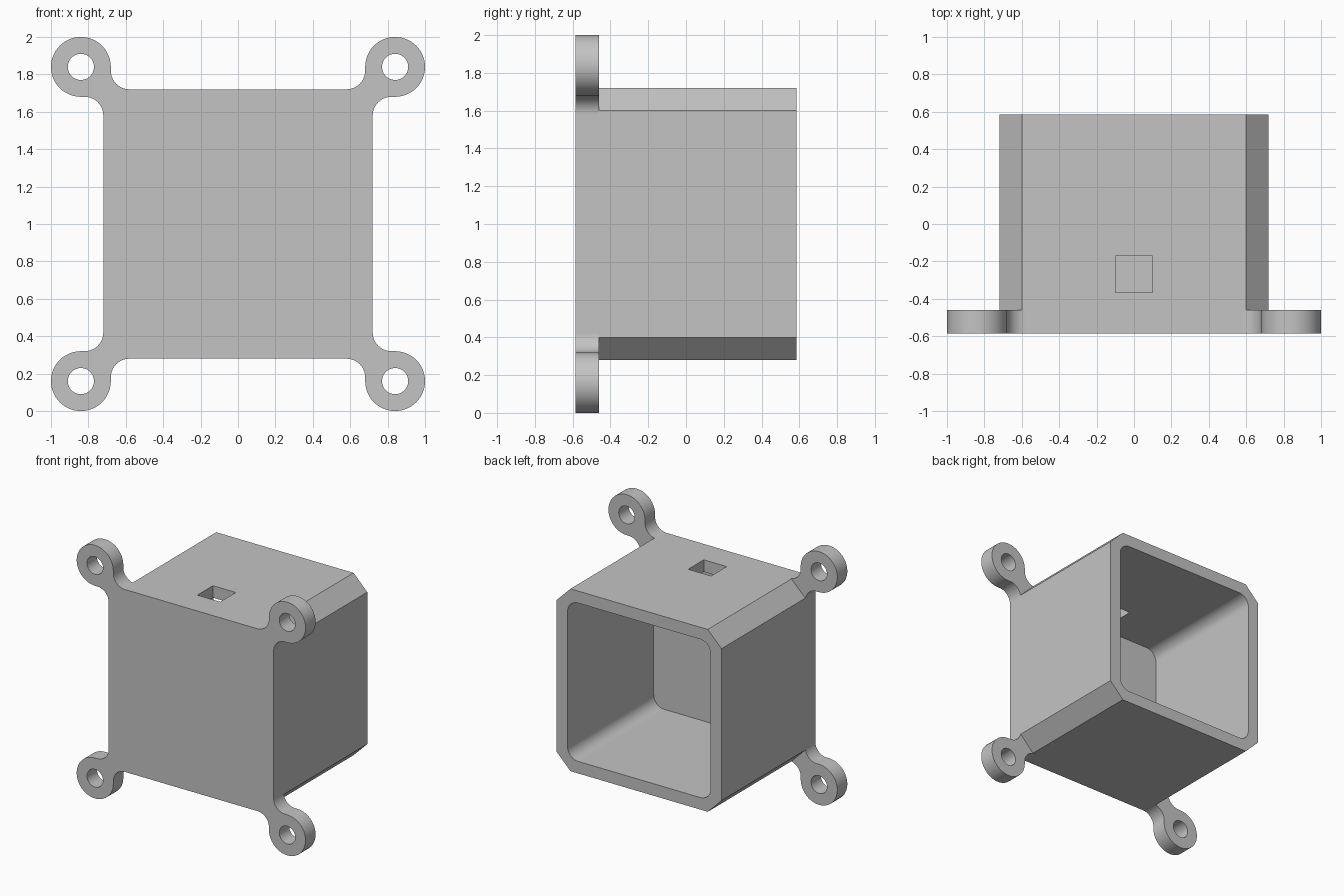
import bpy, bmesh
from math import sin, cos, atan2, degrees, radians
from mathutils import Matrix, Vector

cube = bpy.data.objects.get("Cube")
if cube:
    bpy.data.objects.remove(cube, do_unlink=True)

FRONT, BACK = -0.585, 0.585
HALF, WALL, CHAMFER = 0.72, 0.095, 0.12
EAR, EAR_R, HOLE_R, FILLET = 0.84, 0.16, 0.07, 0.1
FLANGE_BACK = -0.46

grey = bpy.data.materials.new("light_grey")
grey.use_nodes = True
colour = (0.55, 0.55, 0.55, 1)
grey.diffuse_color = colour
grey.node_tree.nodes["Principled BSDF"].inputs["Base Color"].default_value = colour


def arc(cx, cz, r, start, end, steps):
    """Points along an arc, angles in degrees."""
    angles = [radians(start + (end - start) * i / steps) for i in range(steps + 1)]
    return [Vector((cx + r * cos(a), cz + r * sin(a))) for a in angles]


def four_corners(corner):
    """Repeat the points of one corner around the centre."""
    return [Matrix.Rotation(radians(90 * k), 2) @ p for k in range(4) for p in corner]


def prism(name, outline, y0, y1):
    """Extrude an outline in x and z from y0 to y1."""
    bm = bmesh.new()
    face = bm.faces.new([bm.verts.new((p.x, y0, p.y + 1)) for p in outline])
    extruded = bmesh.ops.extrude_face_region(bm, geom=[face])["geom"]
    moved = [v for v in extruded if isinstance(v, bmesh.types.BMVert)]
    bmesh.ops.translate(bm, verts=moved, vec=(0, y1 - y0, 0))
    bmesh.ops.recalc_face_normals(bm, faces=bm.faces)
    mesh = bpy.data.meshes.new(name)
    bm.to_mesh(mesh)
    bm.free()
    mesh.materials.append(grey)
    obj = bpy.data.objects.new(name, mesh)
    bpy.context.collection.objects.link(obj)
    return obj


# Chamfered box
housing = prism("housing", four_corners([Vector((HALF, HALF - CHAMFER)),
                                         Vector((HALF - CHAMFER, HALF))]), FRONT, BACK)

# Front plate with round ears blended in by fillets
near, far = HALF - FILLET - 0.04, HALF + FILLET
tilt = degrees(atan2(EAR - far, EAR - near))
corner = (arc(far, near, FILLET, 180, 90 - tilt, 12)
          + arc(EAR, EAR, EAR_R, -90 - tilt, 180 + tilt, 48)[1:-1]
          + arc(near, far, FILLET, tilt, -90, 12))
flange = prism("flange", four_corners(corner), FRONT, FLANGE_BACK)

# Cutters: rounded cavity, ear holes, square slot in the top wall
inner, radius = HALF - WALL, 0.09
cavity = prism("cavity_cutter", four_corners(
    arc(inner - radius, inner - radius, radius, 0, 90, 10)), FRONT + WALL, BACK + 0.1)
holes = [prism("ear_hole_cutter", arc(sx * EAR, sz * EAR, HOLE_R, 0, 348.75, 31),
               FRONT - 0.1, FLANGE_BACK + 0.1) for sx in (-1, 1) for sz in (-1, 1)]
slot = prism("slot_cutter", [Vector(p) for p in
             ((-0.1, 0.4), (0.1, 0.4), (0.1, 0.9), (-0.1, 0.9))], -0.365, -0.17)

# Join the plate and cut the openings
tools = [flange, cavity, slot] + holes
for tool in tools:
    mod = housing.modifiers.new(tool.name, 'BOOLEAN')
    mod.object = tool
    mod.solver = 'EXACT'
    mod.operation = 'UNION' if tool is flange else 'DIFFERENCE'
    tool.hide_render = True
bpy.context.view_layer.update()
evaluated = housing.evaluated_get(bpy.context.evaluated_depsgraph_get())
result = bpy.data.meshes.new_from_object(evaluated)
housing.modifiers.clear()
housing.data = result
for tool in tools:
    bpy.data.objects.remove(tool, do_unlink=True)

# Smooth round surfaces, flat large panels
bpy.ops.object.select_all(action='DESELECT')
housing.select_set(True)
bpy.context.view_layer.objects.active = housing
bpy.ops.object.shade_smooth_by_angle(angle=radians(30))
for poly in housing.data.polygons:
    if poly.area > 0.05:
        poly.use_smooth = False
